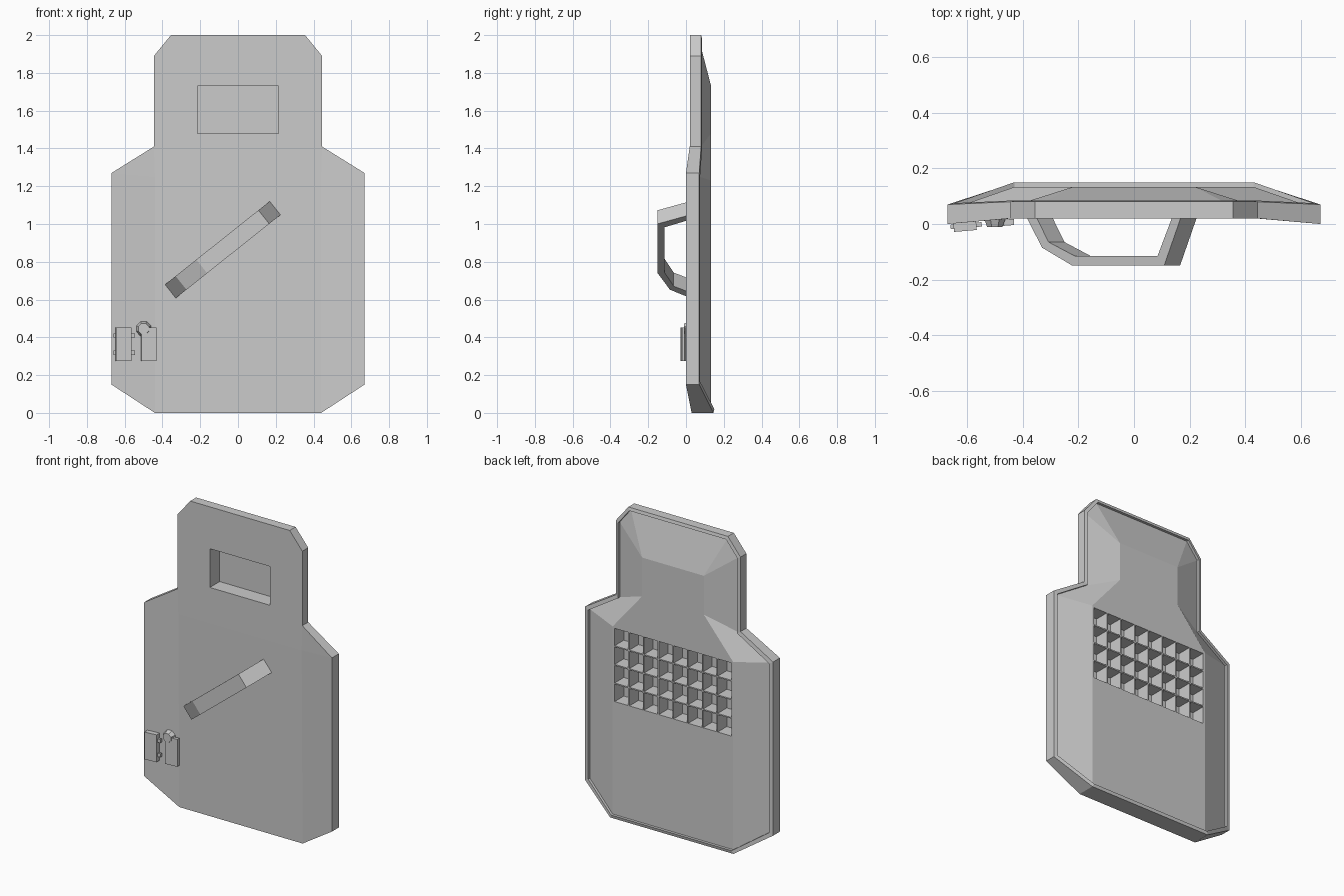
import bpy, bmesh
from math import radians, cos, sin, atan2
from mathutils import Matrix, Vector

if "Cube" in bpy.data.objects:
    bpy.data.objects.remove(bpy.data.objects["Cube"])


def make_object(name, bm):
    bmesh.ops.recalc_face_normals(bm, faces=bm.faces[:])
    mesh = bpy.data.meshes.new(name)
    bm.to_mesh(mesh)
    bm.free()
    ob = bpy.data.objects.new(name, mesh)
    bpy.context.collection.objects.link(ob)
    return ob


def add_box(bm, center, size, rot_z=0.0):
    m = (Matrix.Translation(center) @ Matrix.Rotation(rot_z, 4, 'Z')
         @ Matrix.Diagonal((*size, 1)))
    bmesh.ops.create_cube(bm, size=1, matrix=m)


def cut(target, cutter):
    cutter.hide_render = True
    mod = target.modifiers.new("cut", 'BOOLEAN')
    mod.operation = 'DIFFERENCE'
    mod.solver = 'EXACT'
    mod.object = cutter
    bpy.context.view_layer.objects.active = target
    bpy.ops.object.modifier_apply(modifier=mod.name)
    bpy.data.objects.remove(cutter)


# Shield body: half outlines as rings from front to back, mirrored across x
outer = [(0, 0), (.44, 0), (.67, .15), (.67, 1.27),
         (.445, 1.41), (.445, 1.89), (.355, 2), (0, 2)]
inner = [(0, .02), (.43, .02), (.645, .165), (.645, 1.255),
         (.425, 1.395), (.425, 1.88), (.345, 1.98), (0, 1.98)]
front_y = [.03, .03, 0, 0, .02, .02, .02, .02]
back_y = [.145, .145, .07, .07, .08, .08, .08, .08]


def ring(outline, ys, dy=0):
    return [(x, y + dy, z) for (x, z), y in zip(outline, ys)]


F = ring(outer, front_y)
R = ring(outer, back_y)
I = ring(inner, back_y, .005)
S = ring(inner, back_y, -.012)
faces = []
for a, b in ((F, R), (R, I), (I, S)):
    faces += [(a[i], a[i + 1], b[i + 1], b[i]) for i in range(7)]
# gently folded front
fold, fold_mid = (.44, .02, 1.25), (0, .02, 1.25)
faces += [(F[0], F[1], fold, fold_mid), (F[1], F[2], F[3], fold),
          (fold, F[3], F[4]), (fold_mid, fold, F[4], F[5], F[6], F[7])]
# faceted back panel
A, C, D, M = [(x, .133, z) for x, z in ((.43, 1.23), (.22, 1.48), (.22, 1.73), (0, 1.73))]
faces += [(S[0], S[1], A, C, D, M), (S[1], S[2], S[3], A), (A, S[3], S[4], C),
          (C, S[4], S[5], D), (D, S[5], S[6]), (D, S[6], S[7], M)]
bm = bmesh.new()
for side in (1, -1):
    for f in faces:
        bm.faces.new([bm.verts.new((side * x, y, z)) for x, y, z in f])
bmesh.ops.remove_doubles(bm, verts=bm.verts[:], dist=1e-4)
shield = make_object("shield_body", bm)

# Window recess in the front
bm = bmesh.new()
add_box(bm, (0, .01, 1.605), (.43, .22, .25))
cut(shield, make_object("window_cutter", bm))

# Grid of deep cells in the back
bm = bmesh.new()
cols, rows, bar = 8, 4, .008
cw, ch = .84 / cols, .48 / rows
for i in range(cols):
    for j in range(rows):
        add_box(bm, (-.42 + cw * (i + .5), .12, .745 + ch * (j + .5)),
                (cw - bar, .16, ch - bar))
cut(shield, make_object("grid_cutter", bm))

# Diagonal handle: side profile (along, y) extruded to its width
profile = [(-.355, .03), (-.28, -.085), (-.14, -.15), (.28, -.15), (.36, .03),
           (.32, .03), (.25, -.115), (-.13, -.115), (-.25, -.065), (-.31, .03)]
angle = radians(38.5)
along = Vector((cos(angle), 0, sin(angle)))
across = Vector((-sin(angle), 0, cos(angle)))
center = Vector((-.0825, 0, .8625))
bm = bmesh.new()
base = bm.faces.new([bm.verts.new(center + along * s + Vector((0, y, 0)) - across * .046)
                     for s, y in profile])
ext = bmesh.ops.extrude_face_region(bm, geom=[base])
bmesh.ops.translate(bm, vec=across * .092,
                    verts=[v for v in ext['geom'] if isinstance(v, bmesh.types.BMVert)])
make_object("handle", bm)

# Latch plates following the tilted side panel
tilt = atan2(.02, .23)
bm = bmesh.new()
add_box(bm, (-.607, -.009, .363), (.082, .032, .176), tilt)
make_object("latch_plate_outer", bm)
bm = bmesh.new()
add_box(bm, (-.472, .004, .363), (.082, .022, .176), tilt)
make_object("latch_plate_inner", bm)

# Latch pins through the outer plate
bm = bmesh.new()
for z in (.318, .41):
    add_box(bm, (-.603, -.006, z), (.112, .016, .022), tilt)
make_object("latch_pins", bm)

# Octagonal latch knob
bm = bmesh.new()
bmesh.ops.create_cone(bm, cap_ends=True, segments=8, radius1=.042, radius2=.03, depth=.03,
                      matrix=Matrix.Translation((-.5, .005, .445))
                      @ Matrix.Rotation(radians(90), 4, 'X')
                      @ Matrix.Rotation(radians(22.5), 4, 'Z'))
make_object("latch_knob", bm)
